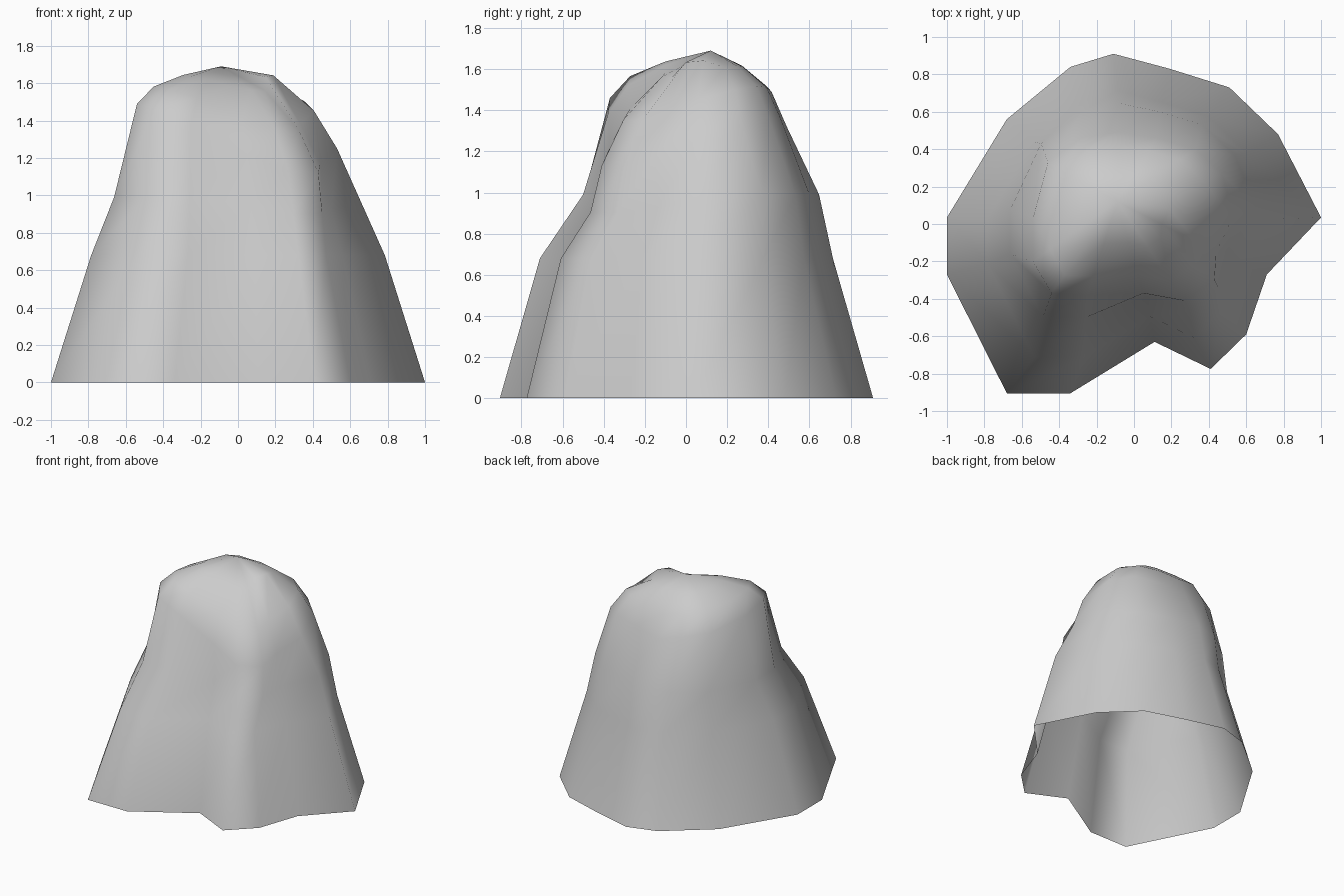
import bpy

if "Cube" in bpy.data.objects:
    bpy.data.objects.remove(bpy.data.objects["Cube"])

# Footprint of the rock at ground level (x, y), anticlockwise from the right
BASE = [(1.0, .035), (.77, .48), (.51, .73), (.19, .83), (-.11, .91),
        (-.34, .84), (-.68, .56), (-1.0, .035), (-1.0, -.27), (-.68, -.905),
        (-.34, -.905), (.11, -.63), (.41, -.775), (.60, -.59), (.71, -.27)]

# Shoulder line where the steep sides turn into the rounded top (x, y, z)
SHOULDER = [(.53, .04, 1.25), (.47, .27, 1.34), (.33, .40, 1.37),
            (.12, .46, 1.36), (-.09, .49, 1.32), (-.28, .46, 1.37),
            (-.46, .33, 1.41), (-.54, .03, 1.45), (-.54, -.20, 1.49),
            (-.44, -.37, 1.46), (-.25, -.38, 1.38), (.05, -.37, 1.22),
            (.27, -.41, 1.13), (.43, -.30, 1.12), (.44, -.15, 1.17)]
APEX = (-.09, .12, 1.69)
N = len(BASE)


def crown_ring(shrink, lift, dip=0, right_lift=0):
    """Shoulder pulled toward the apex; dip lowers the front-right facet."""
    ring = []
    for i, (x, y, z) in enumerate(SHOULDER):
        f = lift - (dip if i >= 11 else 0) + (right_lift if i in (0, 14) else 0)
        ring.append((APEX[0] + (x - APEX[0]) * shrink,
                     APEX[1] + (y - APEX[1]) * shrink,
                     z + (APEX[2] - z) * f))
    return ring


# Stacked rings: foot, lower side, waist, shoulder, crown
foot = [(x, y, 0) for x, y in BASE]
lower = [(x * .785, y * .785, .68) for x, y in BASE]
waist = [((a[0] + b[0]) / 2, (a[1] + b[1]) / 2 + .045,
          min((a[2] + b[2]) / 2, .99)) for a, b in zip(lower, SHOULDER)]
rings = [foot, lower, waist, SHOULDER,
         crown_ring(.8, .46, dip=.06), crown_ring(.45, .77, right_lift=.12)]

verts = [v for ring in rings for v in ring] + [APEX]
faces = [(r * N + i, r * N + (i + 1) % N, (r + 1) * N + (i + 1) % N, (r + 1) * N + i)
         for r in range(len(rings) - 1) for i in range(N)]
top = (len(rings) - 1) * N
faces += [(top + i, top + (i + 1) % N, top + N) for i in range(N)]

# Rock shell, open underneath and smooth shaded
mesh = bpy.data.meshes.new("rock")
mesh.from_pydata(verts, [], faces)
mesh.shade_smooth()
rock = bpy.data.objects.new("rock", mesh)
bpy.context.collection.objects.link(rock)
